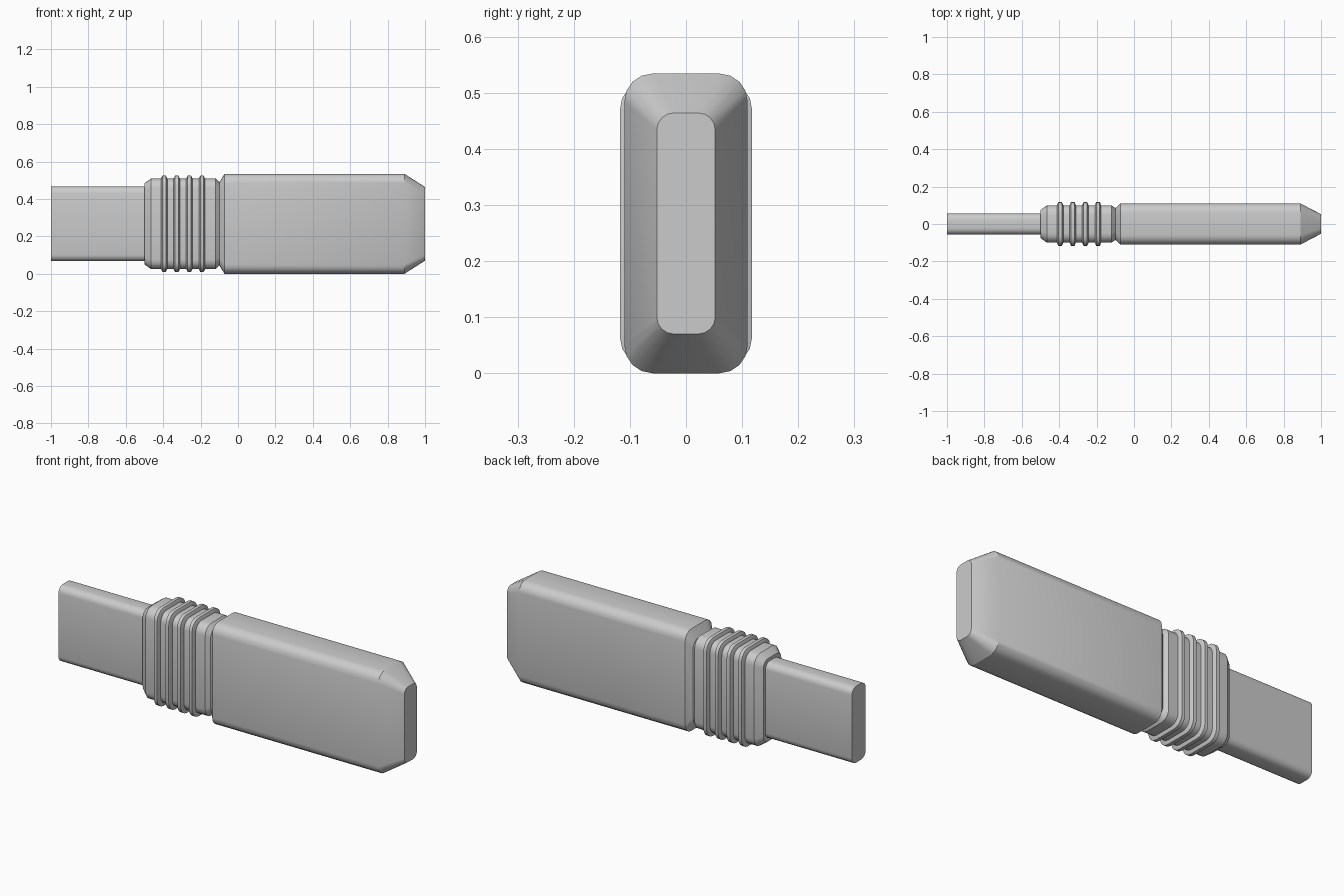
import bpy, bmesh, math

if "Cube" in bpy.data.objects:
    bpy.data.objects.remove(bpy.data.objects["Cube"], do_unlink=True)

MID_Z = 0.267
grey = bpy.data.materials.new("plain grey")
grey.use_nodes = True
grey.diffuse_color = (0.6, 0.6, 0.6, 1)
grey.node_tree.nodes["Principled BSDF"].inputs["Base Color"].default_value = (0.6, 0.6, 0.6, 1)


def rounded_ring(bm, x, half_y, half_z, radius, steps=4):
    """Rounded rectangle across the x axis."""
    ring = []
    for corner, (sy, sz) in enumerate([(1, 1), (-1, 1), (-1, -1), (1, -1)]):
        for i in range(steps + 1):
            a = (corner + i / steps) * math.pi / 2
            y = sy * (half_y - radius) + radius * math.cos(a)
            z = sz * (half_z - radius) + radius * math.sin(a)
            ring.append(bm.verts.new((x, y, MID_Z + z)))
    return ring


def loft(name, sections):
    """Skin a run of rounded rectangles and cap both ends."""
    bm = bmesh.new()
    rings = [rounded_ring(bm, *s) for s in sections]
    for a, b in zip(rings, rings[1:]):
        for i in range(len(a)):
            j = (i + 1) % len(a)
            bm.faces.new((a[i], a[j], b[j], b[i]))
    bm.faces.new(rings[0])
    bm.faces.new(rings[-1])
    bmesh.ops.recalc_face_normals(bm, faces=bm.faces)
    mesh = bpy.data.meshes.new(name)
    bm.to_mesh(mesh)
    bm.free()
    mesh.materials.append(grey)
    obj = bpy.data.objects.new(name, mesh)
    bpy.context.collection.objects.link(obj)
    bpy.ops.object.select_all(action="DESELECT")
    obj.select_set(True)
    bpy.context.view_layer.objects.active = obj
    bpy.ops.object.shade_smooth_by_angle(angle=math.radians(28))


# Flat connector tongue
loft("connector", [(-1, 0.057, 0.2, 0.035), (-0.48, 0.057, 0.2, 0.035)])

# Grip sleeve with a chamfered front edge and a narrow neck
loft("grip_sleeve", [
    (-0.5, 0.075, 0.217, 0.04),
    (-0.465, 0.1, 0.242, 0.05),
    (-0.12, 0.1, 0.242, 0.05),
    (-0.1, 0.085, 0.222, 0.045),
    (-0.07, 0.085, 0.222, 0.045),
])

# Raised ribs around the grip
for n in range(4):
    x = -0.395 + n * 0.0675
    loft(f"grip_rib_{n + 1}", [
        (x - 0.017, 0.1, 0.242, 0.05),
        (x - 0.009, 0.118, 0.257, 0.055),
        (x + 0.009, 0.118, 0.257, 0.055),
        (x + 0.017, 0.1, 0.242, 0.05),
    ])

# Main body with a tapered end
loft("body", [
    (-0.1, 0.085, 0.222, 0.045),
    (-0.072, 0.11, 0.267, 0.05),
    (0.89, 0.11, 0.267, 0.05),
    (1, 0.052, 0.197, 0.03),
])
